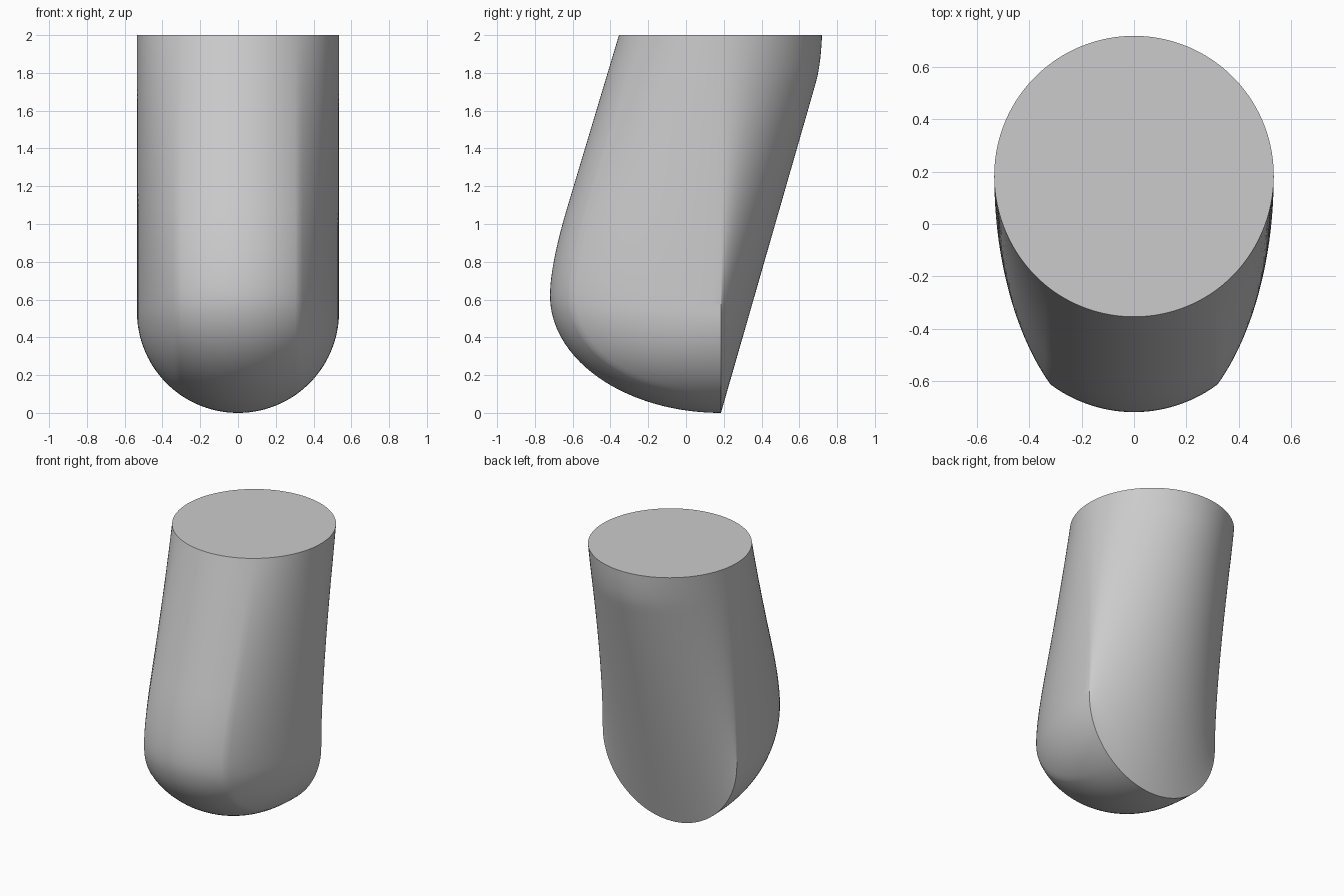
import bpy, bmesh, math

cube = bpy.data.objects.get("Cube")
if cube:
    bpy.data.objects.remove(cube)

R = 0.535                 # radius of the round top and of the bottom arc
AXIS_Y, HINGE_Z, TOP = 0.185, 0.535, 2.0
CREASE = 0.32             # x where the front arc meets the side curve
BULGE_Z, DEPTH = 0.62, 0.905


def front_depth(z):
    """Forward reach of the front profile above the hinge."""
    if z <= BULGE_Z:
        return DEPTH * math.sqrt(1 - ((z - BULGE_Z) / BULGE_Z) ** 2)
    if z >= 1.1:
        return 0.54 + 0.3 * (TOP - z)
    # quadratic curve joining the bulge to the slanted line
    a, b, c = 1.1 - 2 * 0.783 + BULGE_Z, 2 * (0.783 - BULGE_Z), BULGE_Z - z
    t = (-b + math.sqrt(b * b - 4 * a * c)) / (2 * a)
    return DEPTH - 0.095 * t * t


def toe_depth(phi):
    """Distance from the hinge to the rounded toe; phi = 0 points down."""
    s, c, e = math.sin(phi), math.cos(phi), BULGE_Z - HINGE_Z
    a = (s / DEPTH) ** 2 + (c / BULGE_Z) ** 2
    b, k = -2 * c * e / BULGE_Z ** 2, (e / BULGE_Z) ** 2 - 1
    b = -b
    return (-b + math.sqrt(b * b - 4 * a * k)) / (2 * a)


def reach(d, x):
    """Depth of a cross-section at x: circular middle, elliptic flanks."""
    h = math.sqrt(max(0, R * R - x * x))
    if abs(x) <= CREASE:
        return d - R + h
    hc = math.sqrt(R * R - CREASE ** 2)
    return (d - R + hc) / hc * h


# angles across the width, with samples exactly on the creases
tc = math.acos(CREASE / R)
side = [tc * i / 18 for i in range(18)]
angles = (side + [tc + (math.pi - 2 * tc) * i / 36 for i in range(37)]
          + [math.pi - a for a in reversed(side)])
levels = [HINGE_Z + (TOP - HINGE_Z) * i / 48 for i in range(49)]
rows = []

# slanted front, from the top rim down to the hinge
for z in reversed(levels):
    d = front_depth(z)
    rows.append([(R * math.cos(a), AXIS_Y - reach(d, R * math.cos(a)), z)
                 for a in angles])

# rounded toe, turning about the hinge from forward to straight down
for i in range(1, 33):
    phi = math.pi / 2 * (1 - i / 32)
    d = toe_depth(phi)
    row = []
    for a in angles:
        r = reach(d, R * math.cos(a))
        row.append((R * math.cos(a), AXIS_Y - r * math.sin(phi),
                    HINGE_Z - r * math.cos(phi)))
    rows.append(row)

# ruled back, from the upright bottom arc to the back of the top rim
for z in levels:
    t = (z - HINGE_Z) / (TOP - HINGE_Z)
    swell = t / 0.88 if t < 0.88 else 1 - ((t - 0.88) / 0.12) ** 1.6
    row = []
    for a in angles:
        s = math.sin(a)
        low = HINGE_Z - R * s
        row.append((R * math.cos(a),
                    AXIS_Y + R * s * t + 0.035 * swell * s ** 4,
                    low + (TOP - low) * t))
    rows.append(row)

bm = bmesh.new()
grid = [[bm.verts.new(p) for p in row] for row in rows]
for r0, r1 in zip(grid, grid[1:]):
    for j in range(len(angles) - 1):
        bm.faces.new((r0[j], r0[j + 1], r1[j + 1], r1[j]))
bmesh.ops.remove_doubles(bm, verts=bm.verts, dist=1e-5)

# flat top
rim = [e for e in bm.edges if e.is_boundary]
bmesh.ops.contextual_create(bm, geom=rim)
bmesh.ops.recalc_face_normals(bm, faces=bm.faces)

mesh = bpy.data.meshes.new("slanted_peg")
bm.to_mesh(mesh)
bm.free()
body = bpy.data.objects.new("slanted_peg", mesh)
bpy.context.collection.objects.link(body)

# plain grey material
grey = bpy.data.materials.new("light grey")
grey.use_nodes = True
colour = (0.6, 0.6, 0.6, 1)
grey.diffuse_color = colour
grey.node_tree.nodes["Principled BSDF"].inputs["Base Color"].default_value = colour
mesh.materials.append(grey)

bpy.context.view_layer.objects.active = body
body.select_set(True)
bpy.ops.object.shade_smooth_by_angle(angle=math.radians(30))
